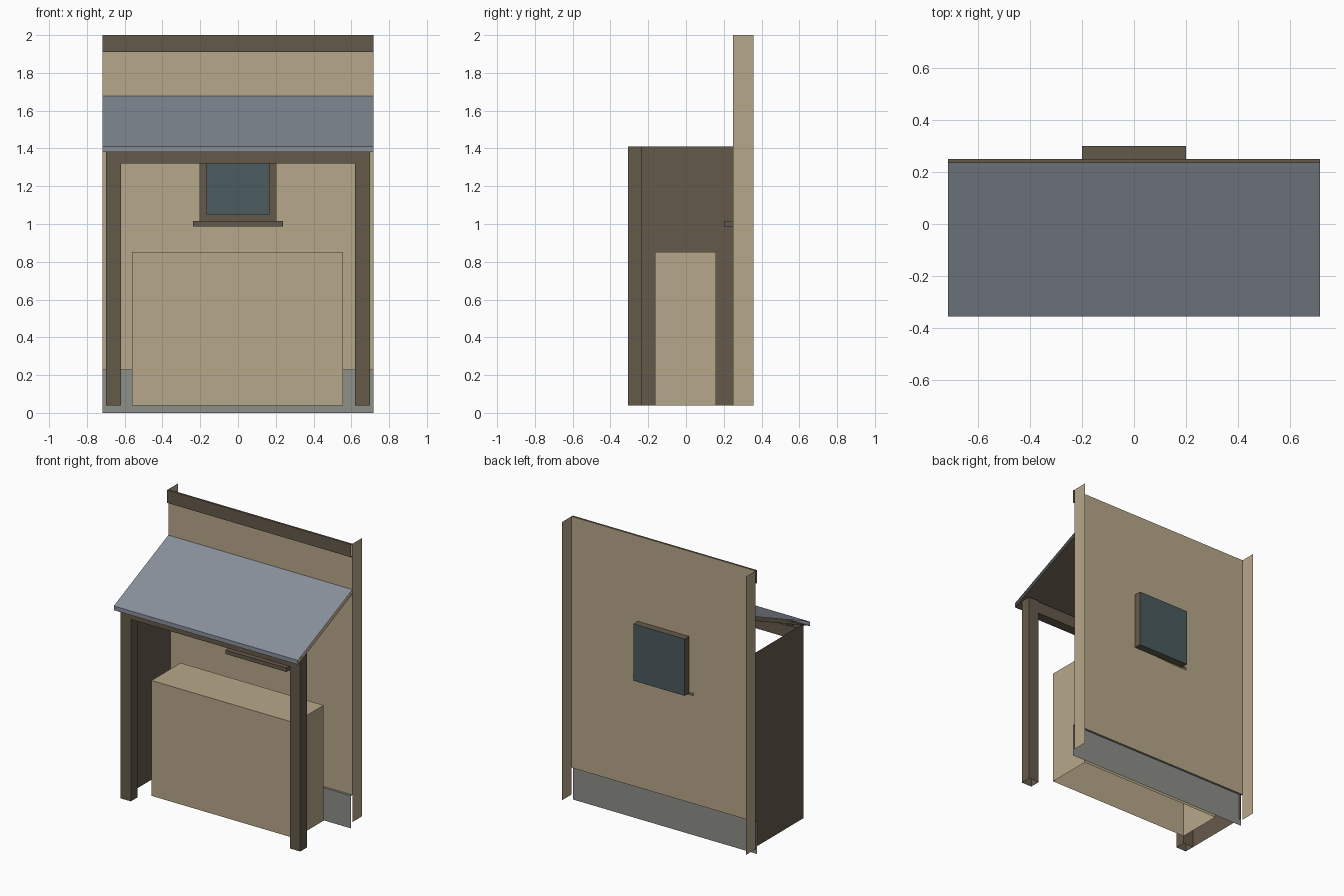
import bpy

if "Cube" in bpy.data.objects:
    bpy.data.objects.remove(bpy.data.objects["Cube"])


def mat(name, r, g, b):
    m = bpy.data.materials.new(name)
    m.diffuse_color = ((r / 255) ** 2.2, (g / 255) ** 2.2, (b / 255) ** 2.2, 1)
    m.use_nodes = True
    m.node_tree.nodes["Principled BSDF"].inputs["Base Color"].default_value = m.diffuse_color
    return m


PLASTER = mat("plaster", 182, 166, 136)
TIMBER = mat("timber", 101, 90, 76)
STONE = mat("stone", 140, 142, 135)
SLATE = mat("slate", 136, 143, 153)
GLASS = mat("glass", 76, 92, 96)


def mesh(name, verts, faces, material):
    me = bpy.data.meshes.new(name)
    me.from_pydata(verts, [], faces)
    me.materials.append(material)
    ob = bpy.data.objects.new(name, me)
    bpy.context.collection.objects.link(ob)
    return ob


def box(name, x, y, z, material, skip=""):
    """Box from (min, max) ranges; skip leaves out sides named by letter."""
    verts = [(a, b, c) for a in x for b in y for c in z]
    sides = {"L": (0, 1, 3, 2), "R": (4, 6, 7, 5), "F": (0, 4, 5, 1),
             "B": (2, 3, 7, 6), "D": (0, 2, 6, 4), "T": (1, 5, 7, 3)}
    return mesh(name, verts, [f for k, f in sides.items() if k not in skip], material)


def sweep(name, profile, half, material):
    """Open strip: a (y, z) profile stretched along x from -half to half."""
    verts = [(s * half, y, z) for y, z in profile for s in (-1, 1)]
    faces = [(2 * i, 2 * i + 1, 2 * i + 3, 2 * i + 2) for i in range(len(profile) - 1)]
    return mesh(name, verts, faces, material)


def panel(name, xs, zs, y, material):
    """Upright 3x3 sheet facing the front with its middle cell open."""
    verts = [(x, y, z) for z in zs for x in xs]
    faces = [(4 * r + c, 4 * r + c + 1, 4 * r + c + 5, 4 * r + c + 4)
             for r in range(3) for c in range(3) if (r, c) != (1, 1)]
    return mesh(name, verts, faces, material)


W, WALL = 0.718, 0.25

# Back wall with a window opening and returns at both ends
panel("wall", (-W, -0.2, 0.2, W), (0.23, 1.0, 1.4, 2.0), WALL, PLASTER)
box("wall_returns", (-W, W), (WALL, 0.357), (0.04, 2.0), PLASTER, "FBDT")

# Stone base course and top band, open at the ends
sweep("plinth", [(0.235, 0), (0.235, 0.23), (WALL, 0.23)], W, STONE)
sweep("top_band", [(WALL, 1.91), (0.235, 1.91), (0.235, 2.0), (WALL, 2.0)], W, TIMBER)

# Window: recess, frame, pane and sill
box("window_recess", (-0.2, 0.2), (WALL, 0.30), (1.0, 1.4), TIMBER, "FB")
panel("window_frame", (-0.2, -0.165, 0.165, 0.2), (1.0, 1.05, 1.35, 1.4), 0.285, TIMBER)
box("window_pane", (-0.2, 0.2), (0.298, 0.30), (1.0, 1.4), GLASS, "LRDT")
box("window_sill", (-0.237, 0.237), (0.20, WALL), (0.987, 1.015), TIMBER)

# Lean-to roof: slate top with front lip, timber underside
sweep("roof", [(-0.357, 1.38), (-0.357, 1.41), (WALL, 1.677)], W, SLATE)
sweep("roof_underside", [(WALL, 1.647), (-0.357, 1.38)], W, TIMBER)

# Porch posts, beam and the single boarded side
for side, x in (("left", (-0.70, -0.62)), ("right", (0.62, 0.70))):
    box(side + "_post", x, (-0.307, -0.233), (0.04, 1.41), TIMBER, "DT")
box("front_beam", (-0.62, 0.62), (-0.305, -0.235), (1.32, 1.405), TIMBER, "LR")
box("side_boarding", (-0.70, -0.70), (-0.233, WALL), (0.04, 1.41), TIMBER, "RFBDT")

# Counter block, open underneath
box("counter", (-0.56, 0.555), (-0.163, 0.16), (0.04, 0.853), PLASTER, "D")
